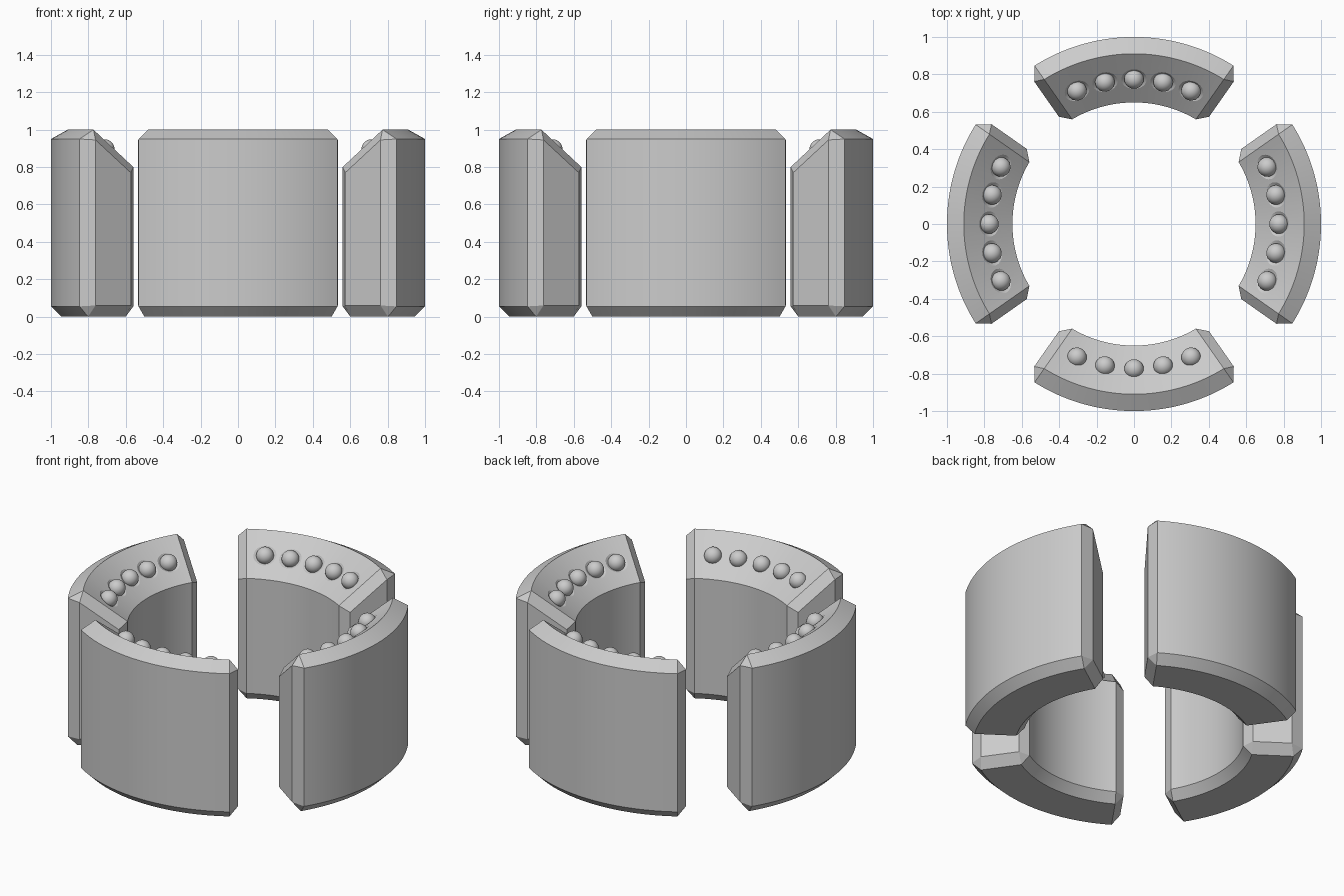
import bpy, bmesh
from math import sin, cos, asin, atan2, radians, pi
from mathutils import Matrix, Vector

if "Cube" in bpy.data.objects:
    bpy.data.objects.remove(bpy.data.objects["Cube"])

HALF = radians(35)      # half angle of one jaw
BEVEL = 0.05            # end chamfer width
SEGS = 32
SLOPE = (0.2 / 0.26)
NORMAL = Vector((-0.2, 0, 0.26)).normalized()
BALL_R, BALL_SIZE = 0.775, 0.052
BALL_ANGLES = [radians(a) for a in (-23.2, -11.6, 0, 11.6, 23.2)]

# section (radius, z) and the inset outline that each point meets on the end face
PROFILE = [(0.945, 0), (1, 0.055), (1, 0.95), (0.91, 1),
           (0.65, 0.8), (0.65, 0.055), (0.70, 0)]
INSET = [(0.93, 0.06), (0.93, 0.945), (0.70, 0.77), (0.70, 0.06)]
INSET_OF = [0, 0, 1, 1, 2, 3, 3]


def finish(name, bm, angle=25):
    bmesh.ops.recalc_face_normals(bm, faces=bm.faces)
    mesh = bpy.data.meshes.new(name)
    bm.to_mesh(mesh)
    bm.free()
    obj = bpy.data.objects.new(name, mesh)
    bpy.context.collection.objects.link(obj)
    return obj


def smooth(obj, angle=25):
    bpy.ops.object.select_all(action='DESELECT')
    obj.select_set(True)
    bpy.context.view_layer.objects.active = obj
    bpy.ops.object.shade_smooth_by_angle(angle=radians(angle))


def jaw_body(name, turn):
    bm = bmesh.new()
    point = lambda r, a, z: bm.verts.new((r * cos(a), r * sin(a), z))
    rings = []
    for i in range(SEGS + 1):
        t = 2 * i / SEGS - 1
        rings.append([point(r, t * (HALF - asin(BEVEL / r)), z) for r, z in PROFILE])
    n = len(PROFILE)
    for a, b in zip(rings, rings[1:]):
        for j in range(n):
            k = (j + 1) % n
            bm.faces.new((a[j], a[k], b[k], b[j]))
    # chamfered ends
    for ring, side in ((rings[0], -1), (rings[-1], 1)):
        cap = [point(r, side * HALF, z) for r, z in INSET]
        bm.faces.new(cap)
        for j in range(n):
            k = (j + 1) % n
            p, q = cap[INSET_OF[j]], cap[INSET_OF[k]]
            bm.faces.new((ring[j], ring[k], p) if p is q else (ring[j], ring[k], q, p))
    bm.transform(Matrix.Rotation(turn, 4, 'Z'))
    return finish(name, bm)


def ball_row(name, turn, size, lift):
    bm = bmesh.new()
    base = Vector((BALL_R, 0, 0.8 + (BALL_R - 0.65) * SLOPE))
    for a in BALL_ANGLES:
        m = Matrix.Rotation(turn + a, 4, 'Z') @ Matrix.Translation(base + NORMAL * lift)
        bmesh.ops.create_uvsphere(bm, u_segments=32, v_segments=16, radius=size, matrix=m)
    return finish(name, bm)


for i, side in enumerate(("right", "back", "left", "front")):
    turn = i * pi / 2
    jaw = jaw_body(side + "_jaw", turn)
    # shallow dished seats around the balls
    if side != "front":
        for a in BALL_ANGLES:
            bm = bmesh.new()
            centre = Vector((BALL_R, 0, 0.8 + (BALL_R - 0.65) * SLOPE)) + NORMAL * 0.11
            m = Matrix.Rotation(turn + a, 4, 'Z') @ Matrix.Translation(centre)
            bmesh.ops.create_uvsphere(bm, u_segments=40, v_segments=24, radius=0.128, matrix=m)
            cutter = finish("seat_cutter", bm)
            cutter.hide_render = True
            mod = jaw.modifiers.new("seat", 'BOOLEAN')
            mod.operation, mod.solver, mod.object = 'DIFFERENCE', 'EXACT', cutter
            bpy.context.view_layer.objects.active = jaw
            bpy.ops.object.modifier_apply(modifier=mod.name)
            bpy.data.objects.remove(cutter)
    smooth(jaw)
    # row of balls on the sloped top
    smooth(ball_row(side + "_balls", turn, BALL_SIZE, 0.0), 40)
